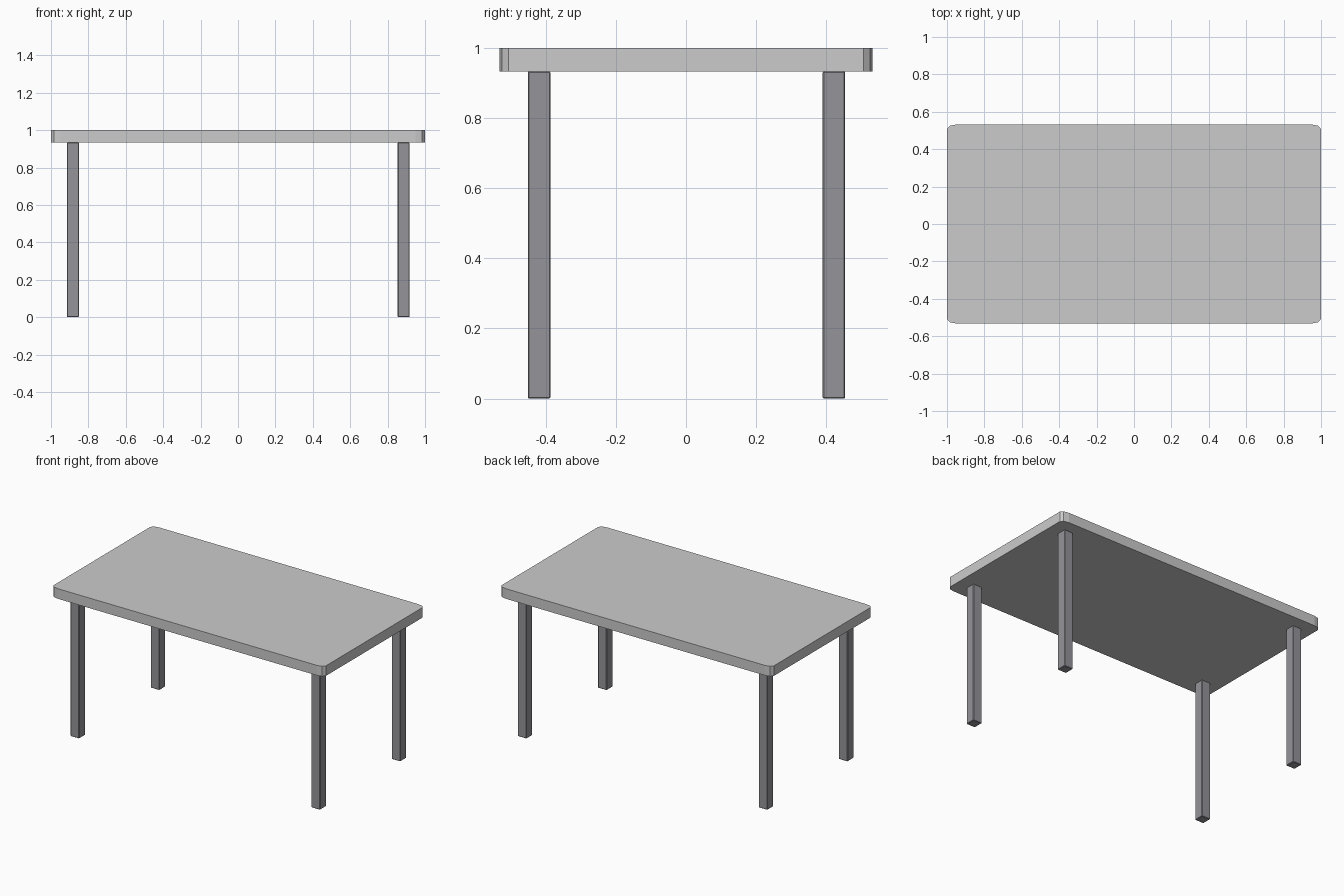
import bpy, bmesh

if "Cube" in bpy.data.objects:
    bpy.data.objects.remove(bpy.data.objects["Cube"])

TOP_Z, UNDER_Z = 1.0, 0.933


def new_object(name, bm):
    bmesh.ops.recalc_face_normals(bm, faces=bm.faces)
    mesh = bpy.data.meshes.new(name)
    bm.to_mesh(mesh)
    bm.free()
    obj = bpy.data.objects.new(name, mesh)
    bpy.context.collection.objects.link(obj)
    return obj


# Tabletop: rectangle with faceted rounded corners, extruded upward
corner = [(1.0, 0.507), (0.985, 0.525), (0.95, 0.532)]
outline = []
for sx, sy in ((1, 1), (-1, 1), (-1, -1), (1, -1)):
    pts = corner if sx * sy > 0 else corner[::-1]
    outline += [(sx * x, sy * y) for x, y in pts]

bm = bmesh.new()
base = bm.faces.new([bm.verts.new((x, y, UNDER_Z)) for x, y in outline])
ext = bmesh.ops.extrude_face_region(bm, geom=[base])
for v in ext["geom"]:
    if isinstance(v, bmesh.types.BMVert):
        v.co.z = TOP_Z
# extrusion removes the source face, so restore the underside if needed
boundary = [e for e in bm.edges if e.is_boundary]
if boundary:
    bmesh.ops.holes_fill(bm, edges=boundary, sides=0)
new_object("tabletop", bm)

# Four dark square legs with slightly eased edges
leg_mat = bpy.data.materials.new("dark_grey")
leg_mat.diffuse_color = (0.30, 0.295, 0.32, 1)
leg_mat.use_nodes = True
leg_mat.node_tree.nodes["Principled BSDF"].inputs["Base Color"].default_value = leg_mat.diffuse_color
for side, x in (("left", -0.883), ("right", 0.886)):
    for end, y in (("front", -0.419), ("back", 0.422)):
        bm = bmesh.new()
        bmesh.ops.create_cube(bm, size=1)
        bmesh.ops.scale(bm, vec=(0.064, 0.064, UNDER_Z), verts=bm.verts)
        leg = new_object(f"{end}_{side}_leg", bm)
        leg.location = (x, y, UNDER_Z / 2)
        leg.data.materials.append(leg_mat)
        bevel = leg.modifiers.new("eased_edges", 'BEVEL')
        bevel.width = 0.003
        bevel.segments = 1
